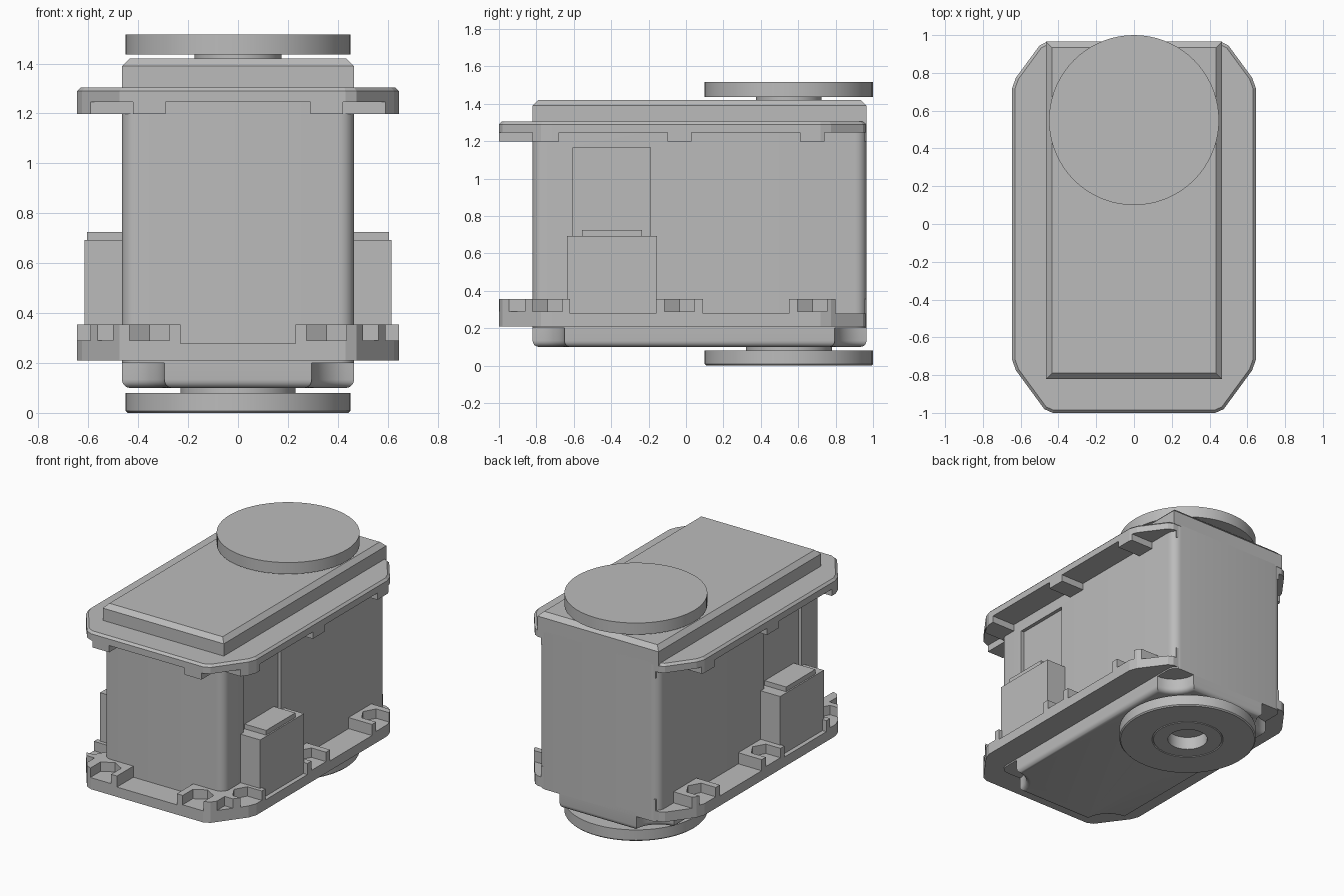
import bpy, bmesh, math

if "Cube" in bpy.data.objects:
    bpy.data.objects.remove(bpy.data.objects["Cube"], do_unlink=True)

grey = bpy.data.materials.new("plain_grey")
grey.use_nodes = True
grey.diffuse_color = (0.5, 0.5, 0.5, 1)
grey.node_tree.nodes["Principled BSDF"].inputs["Base Color"].default_value = (0.5, 0.5, 0.5, 1)


def finish(name, bm):
    bmesh.ops.recalc_face_normals(bm, faces=bm.faces)
    mesh = bpy.data.meshes.new(name)
    bm.to_mesh(mesh)
    bm.free()
    mesh.materials.append(grey)
    obj = bpy.data.objects.new(name, mesh)
    bpy.context.collection.objects.link(obj)
    return obj


def smooth(obj):
    bpy.ops.object.select_all(action='DESELECT')
    obj.select_set(True)
    bpy.context.view_layer.objects.active = obj
    bpy.ops.object.shade_smooth_by_angle(angle=math.radians(30))


def prism(name, outline, z0, z1, chamfer=0, round_bottom=0, round_sides=0):
    """Extrude a flat outline, then bevel its top, bottom or upright edges."""
    bm = bmesh.new()
    face = bm.faces.new([bm.verts.new((x, y, z0)) for x, y in outline])
    out = bmesh.ops.extrude_face_region(bm, geom=[face])["geom"]
    for v in out:
        if isinstance(v, bmesh.types.BMVert):
            v.co.z = z1

    def bevel(test, width, segments):
        edges = [e for e in bm.edges if test(*[v.co.z for v in e.verts])]
        bmesh.ops.bevel(bm, geom=edges, offset=width, segments=segments,
                        profile=0.5, affect='EDGES', clamp_overlap=True)

    bmesh.ops.recalc_face_normals(bm, faces=bm.faces)
    if round_sides:
        bevel(lambda a, b: abs(a - b) > 1e-4, round_sides, 6)
    if round_bottom:
        bevel(lambda a, b: max(a, b) < z0 + 1e-4, round_bottom, 5)
    if chamfer:
        bevel(lambda a, b: min(a, b) > z1 - 1e-4, chamfer, 1)
    return finish(name, bm)


def rect(x0, x1, y0, y1):
    return [(x0, y0), (x1, y0), (x1, y1), (x0, y1)]


def box(name, x0, x1, y0, y1, z0, z1, **kw):
    return prism(name, rect(x0, x1, y0, y1), z0, z1, **kw)


def lathe(name, profile, y):
    """Spin a radius and height profile around an upright axis."""
    bm = bmesh.new()
    verts = [bm.verts.new((r, 0, z)) for r, z in profile]
    edges = [bm.edges.new(pair) for pair in zip(verts, verts[1:])]
    bmesh.ops.spin(bm, geom=verts + edges, cent=(0, 0, 0), axis=(0, 0, 1),
                   angle=math.tau, steps=72, use_merge=True)
    bmesh.ops.remove_doubles(bm, verts=bm.verts, dist=1e-5)
    bmesh.ops.translate(bm, verts=bm.verts, vec=(0, y, 0))
    obj = finish(name, bm)
    smooth(obj)
    return obj


def cut(obj, cutters):
    for c in cutters:
        m = obj.modifiers.new("cut", 'BOOLEAN')
        m.operation, m.solver, m.object = 'DIFFERENCE', 'EXACT', c
    bpy.context.view_layer.update()
    deps = bpy.context.evaluated_depsgraph_get()
    mesh = bpy.data.meshes.new_from_object(obj.evaluated_get(deps))
    obj.modifiers.clear()
    obj.data = mesh
    for c in cutters:
        bpy.data.objects.remove(c, do_unlink=True)


def both_sides(x0, x1, y0, y1, z0, z1):
    return [box("cutter", min(s * x0, s * x1), max(s * x0, s * x1), y0, y1, z0, z1)
            for s in (1, -1)]


def hex_pockets(x, y, z0, z1, turn):
    r = 0.08 / math.cos(math.pi / 6)
    return [prism("cutter", [(s * x + r * math.cos(turn + i * math.pi / 3),
                              y + r * math.sin(turn + i * math.pi / 3)) for i in range(6)], z0, z1)
            for s in (1, -1)]


W, FRONT, BACK = 0.465, -0.82, 0.965

# Main case with side recesses
case = box("case", -W, W, FRONT, BACK, 0.2, 1.3, round_sides=0.06)
cut(case, both_sides(0.44, 0.6, -0.605, -0.19, 0.25, 1.165))
smooth(case)

# Case bottom with scooped corners
outline = []
for cx, cy, start in ((-W, FRONT, 90), (W, FRONT, 180), (W, BACK, 270), (-W, BACK, 0)):
    for i in range(9):
        a = math.radians(start - i * 90 / 8)
        outline.append((cx + 0.17 * math.cos(a), cy + 0.17 * math.sin(a)))
smooth(prism("case_bottom", outline, 0.1, 0.23, round_bottom=0.045))

# Lid
box("lid", -W, W, FRONT, BACK, 1.29, 1.42, chamfer=0.03)

# Eight-sided flange outline with softened corners
half = [(0.43, -1), (0.475, -0.98), (0.625, -0.775), (0.645, -0.72),
        (0.645, 0.72), (0.625, 0.775), (0.5, 0.945), (0.465, 0.962)]
flange = half + [(-x, y) for x, y in reversed(half)]

# Upper flange, with lugs left between the underside cuts
upper = prism("upper_flange", flange, 1.198, 1.305, chamfer=0.015)
cutters = [box("cutter", -0.29, 0.29, -1.1, -0.8, 1.1, 1.245)]
cutters += both_sides(0.42, 0.8, -1.1, FRONT, 1.1, 1.245)
for y0, y1 in ((-0.68, -0.1), (0.03, 0.61), (0.74, 1.1)):
    cutters += both_sides(0.44, 0.8, y0, y1, 1.1, 1.245)
cut(upper, cutters)

# Lower flange, with raised nut pads left between the top cuts
lower = prism("lower_flange", flange, 0.21, 0.355)
cutters = [box("cutter", -0.23, 0.23, -1.1, -0.8, 0.278, 0.5)]
for y0, y1 in ((-0.62, -0.16), (0.09, 0.55), (0.8, 1.1)):
    cutters += both_sides(0.44, 0.8, y0, y1, 0.278, 0.5)
for y in (-0.74, -0.035, 0.675):
    cutters += hex_pockets(0.58, y, 0.29, 0.5, 0)
    cutters += both_sides(0.6, 0.8, y - 0.08, y + 0.08, 0.29, 0.5)
cutters += hex_pockets(0.355, -0.935, 0.29, 0.5, math.pi / 6)
cutters += both_sides(0.275, 0.435, -1.1, -0.95, 0.29, 0.5)
cutters += both_sides(0.5, 0.7, -1.1, -0.86, 0.29, 0.5)
cut(lower, cutters)

# Side connectors
for side, s in (("left", 1), ("right", -1)):
    for part, x, y0, y1, z0, z1 in (("connector", 0.615, -0.635, -0.155, 0.26, 0.692),
                                    ("connector_cap", 0.605, -0.555, -0.235, 0.68, 0.725)):
        inner, outer = sorted((s * 0.43, s * x))
        box(f"{side}_{part}", inner, outer, y0, y1, z0, z1)

# Output disc on top
lathe("top_disc", [(0, 1.41), (0.175, 1.41), (0.175, 1.437), (0.45, 1.437),
                   (0.45, 1.517), (0, 1.517)], 0.55)

# Bottom disc with centre hole and ring groove
lathe("bottom_disc", [(0, 0.09), (0.13, 0.09), (0.13, 0), (0.225, 0), (0.23, 0.006), (0.235, 0),
                      (0.442, 0), (0.45, 0.008), (0.45, 0.08), (0.23, 0.08), (0.23, 0.11),
                      (0, 0.11)], 0.55)
